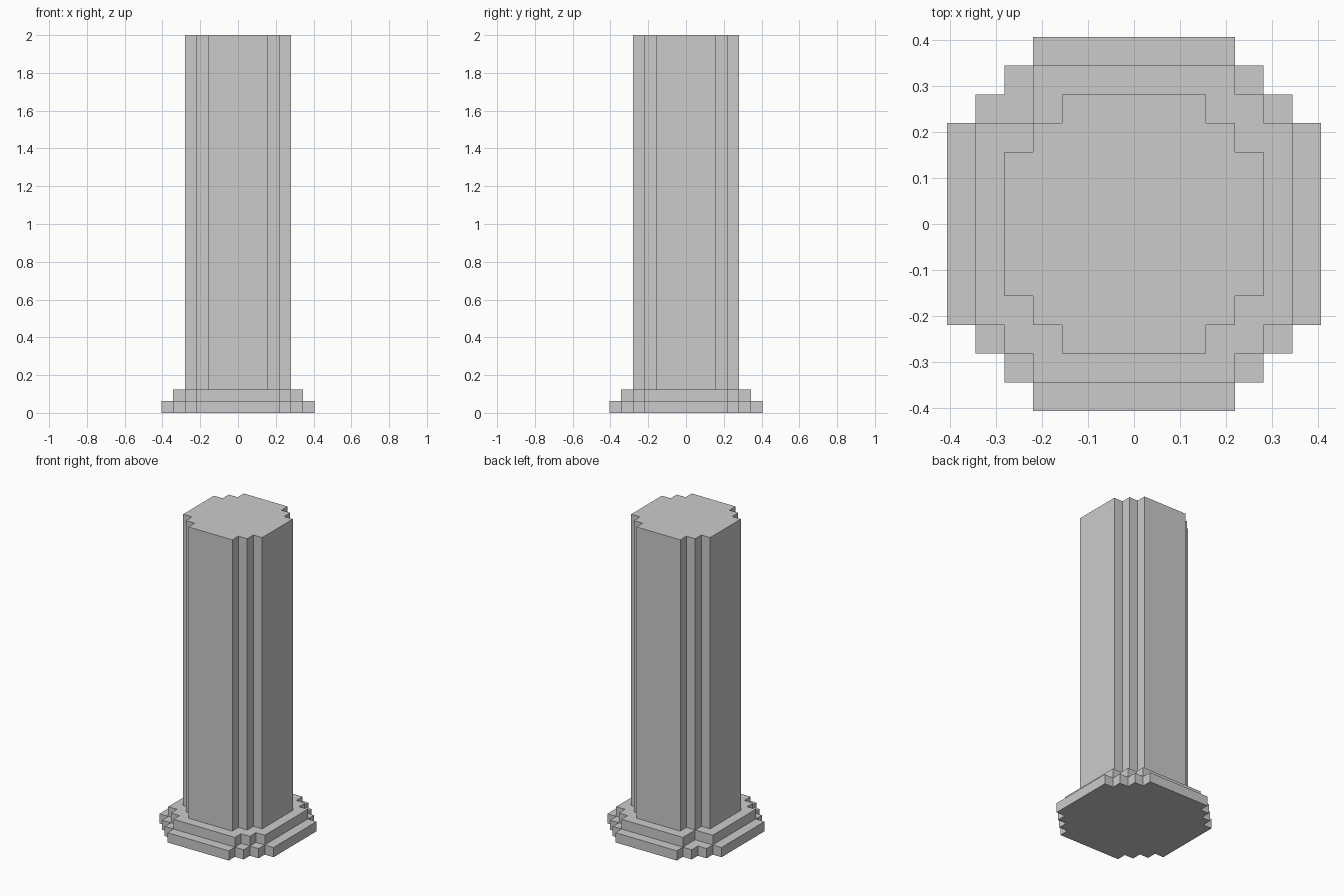
import bpy
import bmesh

if "Cube" in bpy.data.objects:
    bpy.data.objects.remove(bpy.data.objects["Cube"])

U = 1 / 16  # grid step of the blocky design


def stepped(*steps):
    """Stair-stepped corner running from the +x side to the +y side."""
    pts = [steps[0]]
    for (x0, y0), (x1, y1) in zip(steps, steps[1:]):
        pts += [(x1, y0), (x1, y1)]
    return pts


def prism(name, corners, z0, z1, bottom=False):
    """Extrude an outline made of four corners, each turned a quarter further."""
    bm = bmesh.new()
    outline = []
    for k, corner in enumerate(corners):
        for x, y in corner:
            for _ in range(k):
                x, y = -y, x
            outline.append((x * U, y * U))
    low = [bm.verts.new((x, y, z0)) for x, y in outline]
    top = [bm.verts.new((x, y, z1)) for x, y in outline]
    n = len(outline)
    for i in range(n):
        j = (i + 1) % n
        bm.faces.new((low[i], low[j], top[j], top[i]))
    bm.faces.new(top)
    if bottom:
        bm.faces.new(low[::-1])
    mesh = bpy.data.meshes.new(name)
    bm.to_mesh(mesh)
    bm.free()
    obj = bpy.data.objects.new(name, mesh)
    bpy.context.collection.objects.link(obj)
    return obj


# Lower plinth step
low_corner = stepped((6.5, 3.5), (5.5, 4.5), (4.5, 5.5), (3.5, 6.5))
prism("lower_plinth", [low_corner] * 4, 0, U, bottom=True)

# Upper plinth step, with one corner block missing at the back left
up_corner = stepped((5.5, 3.5), (4.5, 4.5), (3.5, 5.5))
notched = stepped((5.5, 3.5), (3.5, 5.5))
prism("upper_plinth", [up_corner, notched, up_corner, up_corner], U, 2 * U)

# Column shaft
shaft_corner = stepped((4.5, 2.5), (3.5, 3.5), (2.5, 4.5))
prism("shaft", [shaft_corner] * 4, 2 * U, 2)
